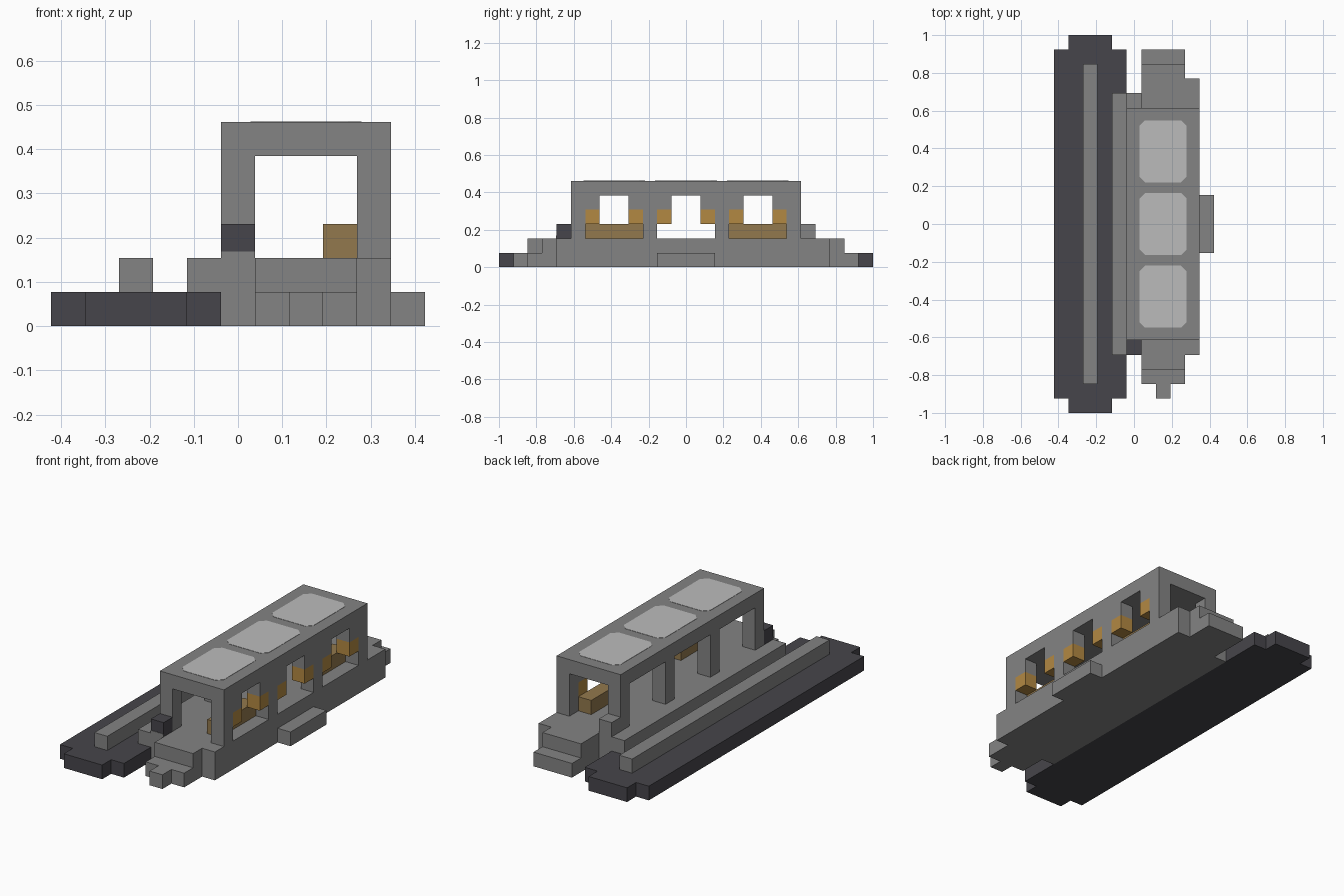
import bpy
import bmesh
from mathutils import Vector

cube = bpy.data.objects.get("Cube")
if cube:
    bpy.data.objects.remove(cube, do_unlink=True)

U = 2 / 26                          # one block
ORIGIN = Vector((-5.5, -13, 0))     # block corner of the layout


def material(name, colour):
    m = bpy.data.materials.new(name)
    m.use_nodes = True
    m.diffuse_color = (*colour, 1)
    bsdf = m.node_tree.nodes["Principled BSDF"]
    bsdf.inputs["Base Color"].default_value = (*colour, 1)
    bsdf.inputs["Roughness"].default_value = 0.9
    return m


GREY = material("stone grey", (0.23, 0.23, 0.23))
DARK = material("dark slate", (0.062, 0.06, 0.07))
LIGHT = material("light glass", (0.5, 0.5, 0.5))
ORANGE = material("orange", (0.45, 0.25, 0.055))
TAN = material("tan", (0.29, 0.19, 0.075))


def finish(name, bm, mat):
    bmesh.ops.recalc_face_normals(bm, faces=bm.faces)
    me = bpy.data.meshes.new(name)
    bm.to_mesh(me)
    bm.free()
    me.materials.append(mat)
    ob = bpy.data.objects.new(name, me)
    bpy.context.collection.objects.link(ob)
    return ob


def blocks(name, mat, *boxes):
    """Boxes as (x range, y range, z range) in block units."""
    bm = bmesh.new()
    for ranges in boxes:
        lo = Vector([r[0] for r in ranges])
        hi = Vector([r[1] for r in ranges])
        made = bmesh.ops.create_cube(bm, size=1)
        for v in made["verts"]:
            size = hi - lo
            v.co = Vector([c * s for c, s in zip(v.co, size)])
            v.co = (v.co + (lo + hi) / 2 + ORIGIN) * U
    return finish(name, bm, mat)


def outline(name, mat, points, z0, z1):
    """Plan outline in block units, extruded upward."""
    bm = bmesh.new()
    face = bm.faces.new([bm.verts.new((Vector((x, y, z0)) + ORIGIN) * U)
                         for x, y in points])
    top = bmesh.ops.extrude_face_region(bm, geom=[face])["geom"]
    for v in top:
        if isinstance(v, bmesh.types.BMVert):
            v.co.z = z1 * U
    return finish(name, bm, mat)


# Dark base slab with narrowed ends, and its raised rail
outline("side_slab", DARK,
        [(1, 0), (4, 0), (4, 1), (5, 1), (5, 25), (4, 25),
         (4, 26), (1, 26), (1, 25), (0, 25), (0, 1), (1, 1)], 0, 1)
blocks("side_rail", GREY, ((2, 3), (2, 24), (1, 2)))

# Hull deck with its stepped outline
outline("hull", GREY,
        [(5, 4), (6, 4), (6, 3), (9, 3), (9, 4), (10, 4), (10, 23),
         (9, 23), (9, 24), (6, 24), (6, 22), (5, 22)], 0, 2)
blocks("left_ledge", GREY, ((4, 5), (4, 22), (1, 2)))
blocks("front_steps", GREY, ((6, 9), (2, 3), (0, 1)), ((7, 8), (1, 2), (0, 1)))
blocks("back_step", GREY, ((6, 9), (24, 25), (0, 1)))
blocks("side_step", GREY, ((10, 11), (11, 15), (0, 1)))

# Small corner blocks at the ends of the cabin
blocks("front_corner_block", DARK, ((5, 6), (4, 5), (2, 3)))
blocks("front_corner_trim", GREY, ((5, 6), (3.97, 4), (2, 2.2)))
blocks("back_corner_block", GREY, ((5, 6), (21, 22), (2, 3)))

# Cabin roof and posts
blocks("roof", GREY, ((5, 10), (5, 21), (5, 6)))
for side, x in (("inner", 5), ("outer", 9)):
    blocks(side + "_posts", GREY,
           *[((x, x + 1), (y, y + 1), (2, 5)) for y in range(5, 21, 5)])

# Three bays: window corners, orange brackets and roof panels
for n, y in enumerate((6, 11, 16), 1):
    ends = ((y, y + 1), (y + 3, y + 4))
    blocks(f"window_corners_{n}", GREY, *[((9, 10), e, (4, 5)) for e in ends])
    blocks(f"brackets_{n}", ORANGE, *[((9, 10), e, (3, 4)) for e in ends])
    x0, x1, y0, y1, c = 5.87, 9.13, y - 0.14, y + 4.14, 0.4
    outline(f"roof_panel_{n}", LIGHT,
            [(x0 + c, y0), (x1 - c, y0), (x1, y0 + c), (x1, y1 - c),
             (x1 - c, y1), (x0 + c, y1), (x0, y1 - c), (x0, y0 + c)], 6, 6.02)

# Benches in the end bays
for name, y in (("front_bench", 6), ("back_bench", 16)):
    blocks(name, TAN, ((8, 9), (y, y + 4), (2, 3)))
